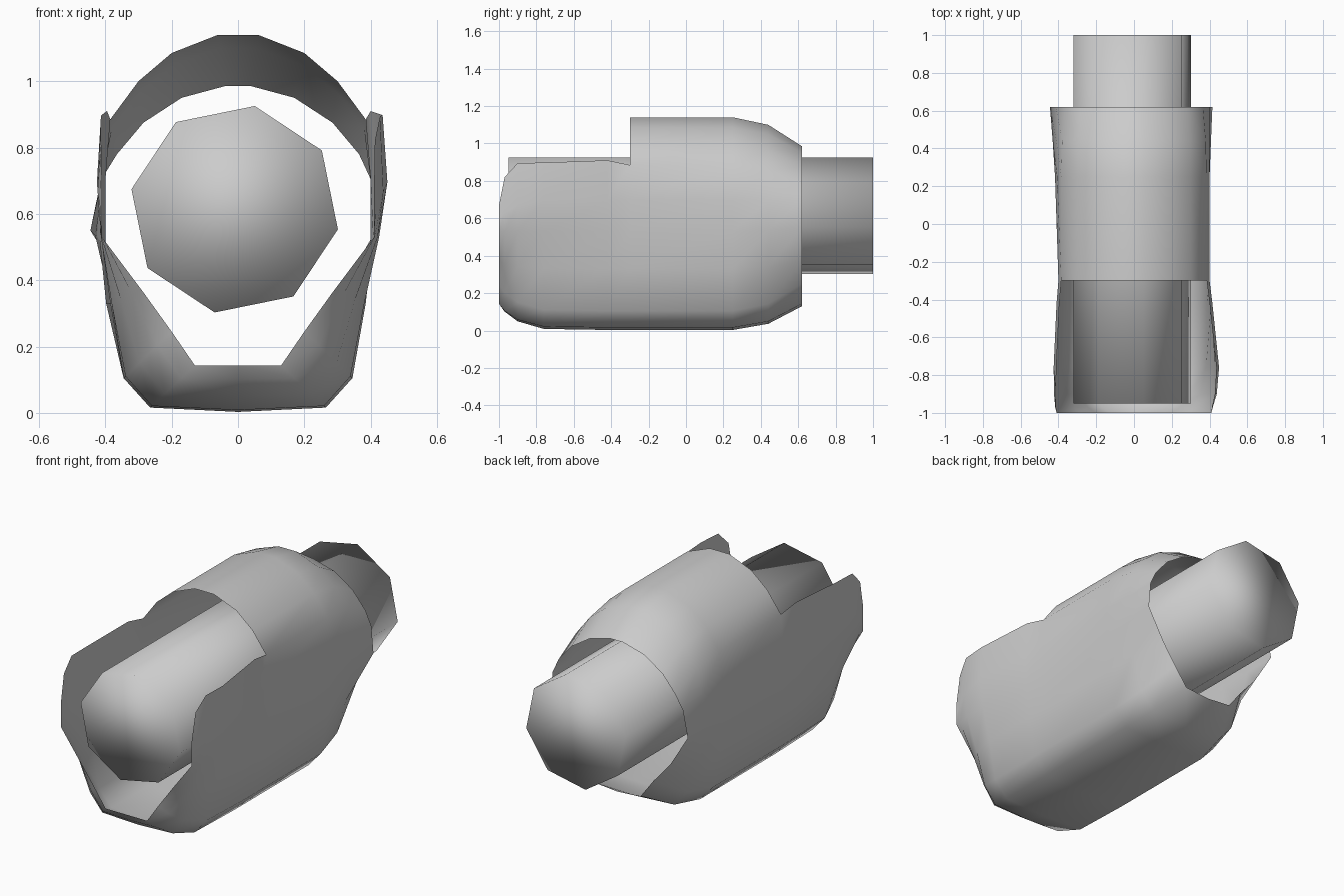
import bpy, bmesh, math

if "Cube" in bpy.data.objects:
    bpy.data.objects.remove(bpy.data.objects["Cube"])

# half cross-sections (x, z) from bottom centre up to the top, mirrored later
MID = [(0, .003), (.265, .016), (.345, .105), (.385, .33), (.40, .53),
       (.40, .70), (.385, .885), (.30, 1.0), (.20, 1.085), (.06, 1.14)]
REAR = [(0, .13), (.15, .143), (.23, .25), (.31, .37), (.41, .55),
        (.40, .70), (.365, .78), (.285, .875), (.17, .95), (.04, .985)]
FRONT = [(0, .143), (.13, .143), (.20, .245), (.29, .37), (.41, .53),
         (.41, .60), (.41, .67), (.30, 1.0), (.20, 1.085), (.06, 1.14)]
WALL_TOP = 6   # profile index where the open front walls end


def ring(y, target, t, top=None, left=0, right=0):
    half = [(a[0] + (b[0] - a[0]) * t, a[1] + (b[1] - a[1]) * t)
            for a, b in zip(MID, target)]
    if top:
        half[WALL_TOP] = (half[WALL_TOP][0], top)
        half[5] = (half[5][0], min(half[5][1], top - .07))
    flare = {4: .5, 5: 1, 6: 1} if top else {3: .7, 4: 1, 5: .4}
    pts = [(x + right * flare.get(i, 0), y, z) for i, (x, z) in enumerate(half)]
    pts += [(-x - left * flare.get(i, 0), y, z)
            for i, (x, z) in reversed(list(enumerate(half))) if i > 0]
    return pts


def finish(bm, name):
    mesh = bpy.data.meshes.new(name)
    bm.to_mesh(mesh)
    bm.free()
    for p in mesh.polygons:
        p.use_smooth = True
    obj = bpy.data.objects.new(name, mesh)
    bpy.context.collection.objects.link(obj)
    return obj


# outer shell: open-topped walls in front, closed hood behind
stations = [ring(-1, FRONT, 1, .67),
            ring(-.97, FRONT, .7, .82, .01, .01),
            ring(-.90, FRONT, .33, .895, .02, .035),
            ring(-.76, FRONT, .04, .898, .025, .05),
            ring(-.42, MID, 0, .91, .01, .015),
            ring(-.30, MID, 0),
            ring(.25, MID, 0, None, .018, 0),
            ring(.44, REAR, .26, None, .028, .005),
            ring(.62, REAR, 1, None, .035, .005)]
HOOD_START = 5
bm = bmesh.new()
rows = [[bm.verts.new(p) for p in s] for s in stations]
n = len(rows[0])
for k in range(len(rows) - 1):
    for i in range(n):
        if k < HOOD_START and WALL_TOP <= i < n - WALL_TOP:
            continue
        j = (i + 1) % n
        bm.faces.new((rows[k][i], rows[k + 1][i], rows[k + 1][j], rows[k][j]))
bmesh.ops.delete(bm, geom=[v for v in bm.verts if not v.link_faces], context='VERTS')
finish(bm, "outer_shell")

# inner barrel: capped eight-sided cylinder
bm = bmesh.new()
ends = []
for y in (-.95, 1):
    ends.append([bm.verts.new((-.01 + .317 * math.cos(math.radians(79 + 45 * i)), y,
                               .614 + .317 * math.sin(math.radians(79 + 45 * i))))
                 for i in range(8)])
for i in range(8):
    j = (i + 1) % 8
    bm.faces.new((ends[0][i], ends[1][i], ends[1][j], ends[0][j]))
bm.faces.new(ends[0])
bm.faces.new(ends[1][::-1])
bmesh.ops.recalc_face_normals(bm, faces=bm.faces)
finish(bm, "inner_barrel")
